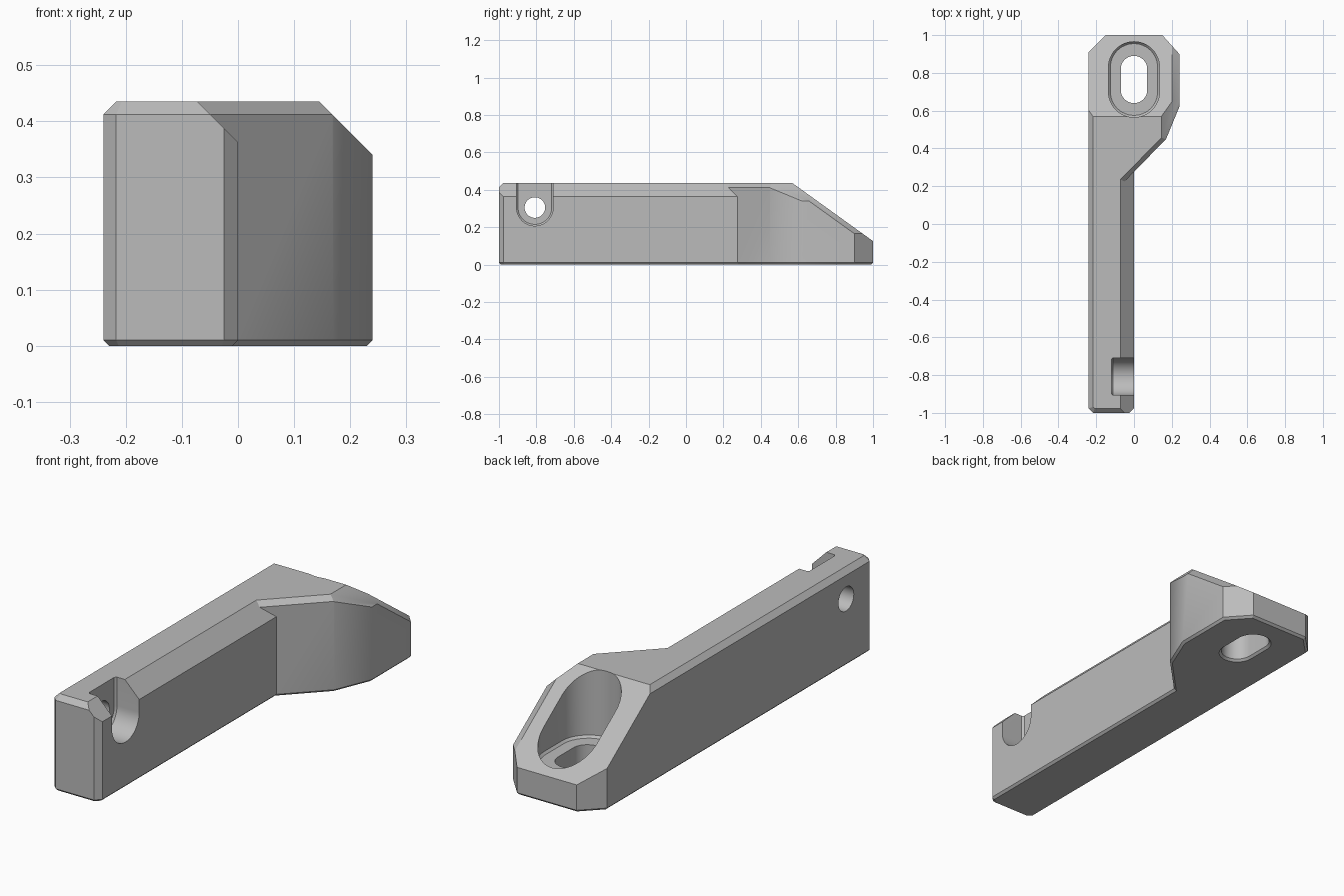
import bpy, bmesh, math
from mathutils import Vector

if "Cube" in bpy.data.objects:
    bpy.data.objects.remove(bpy.data.objects["Cube"])

HEIGHT = 0.435
FOOT = 0.01      # bottom chamfer
EDGE = 0.023     # small top chamfer

grey = bpy.data.materials.new("light_grey")
grey.use_nodes = True
grey.diffuse_color = (0.5, 0.5, 0.5, 1)
grey.node_tree.nodes["Principled BSDF"].inputs["Base Color"].default_value = (0.5, 0.5, 0.5, 1)


def add_object(name, bm):
    bmesh.ops.recalc_face_normals(bm, faces=bm.faces[:])
    mesh = bpy.data.meshes.new(name)
    bm.to_mesh(mesh)
    bm.free()
    mesh.materials.append(grey)
    obj = bpy.data.objects.new(name, mesh)
    bpy.context.collection.objects.link(obj)
    return obj


def cut(bm, point, normal):
    """Slice off everything beyond a plane and cap the opening."""
    geom = bm.verts[:] + bm.edges[:] + bm.faces[:]
    result = bmesh.ops.bisect_plane(bm, geom=geom, dist=1e-5, plane_co=Vector(point),
                                    plane_no=Vector(normal).normalized(), clear_outer=True)
    edges = [e for e in result["geom_cut"]
             if isinstance(e, bmesh.types.BMEdge) and e.is_boundary]
    if len(edges) > 2:
        bmesh.ops.contextual_create(bm, geom=edges)


def block(name, outline, extra=()):
    """Convex block from counter-clockwise (x, y, top chamfer) corners."""
    bm = bmesh.new()
    bmesh.ops.create_cube(bm, size=4)
    cut(bm, (0, 0, 0), (0, 0, -1))
    cut(bm, (0, 0, HEIGHT), (0, 0, 1))
    for i, (x, y, top) in enumerate(outline):
        nx, ny, _ = outline[(i + 1) % len(outline)]
        n = Vector((ny - y, x - nx, 0)).normalized()
        cut(bm, (x, y, 0), n)
        cut(bm, (x, y, FOOT), n - Vector((0, 0, 1)))
        if top:
            cut(bm, (x, y, HEIGHT - top), n + Vector((0, 0, 1)))
    for point, normal in extra:
        cut(bm, point, normal)
    return add_object(name, bm)


def slot_cutter(name, u, v, half, rings, along_x=False, steps=24):
    """Loft stadium rings (radius, level) along z, or along x."""
    bm = bmesh.new()
    loops = []
    for r, w in rings:
        loop = []
        for side in (0, 1):
            for k in range(steps + 1):
                a = math.pi * (side + k / steps)
                p = (u + r * math.cos(a), v + r * math.sin(a) + (half, -half)[side], w)
                loop.append(bm.verts.new((p[2], p[0], p[1]) if along_x else p))
        loops.append(loop)
    n = len(loops[0])
    for low, high in zip(loops, loops[1:]):
        for i in range(n):
            j = (i + 1) % n
            bm.faces.new((low[i], low[j], high[j], high[i]))
    bm.faces.new(loops[0][::-1])
    bm.faces.new(loops[-1])
    bmesh.ops.remove_doubles(bm, verts=bm.verts[:], dist=1e-5)
    obj = add_object(name, bm)
    obj.hide_render = True
    return obj


def combine(target, other, operation):
    mod = target.modifiers.new(other.name, "BOOLEAN")
    mod.operation = operation
    mod.solver = "EXACT"
    mod.object = other
    bpy.context.view_layer.objects.active = target
    bpy.ops.object.modifier_apply(modifier=mod.name)
    bpy.data.objects.remove(other)


# Long bar, with a wide chamfer on its inner top edge
bracket = block("bracket_arm", [
    (-0.24, 0.4, EDGE), (-0.24, -0.977, EDGE), (-0.217, -1, EDGE),
    (-0.025, -1, 0), (0, -0.975, 0.072), (0, 0.4, 0)])

# Widened mounting head, with a sloped rear face and a bevel on its right edge
head = block("mounting_head", [
    (-0.24, 0.91, EDGE), (-0.24, 0.03, EDGE), (0.17, 0.45, 0), (0.24, 0.62, 0.095),
    (0.24, 0.9, 0), (0.15, 1, 0), (-0.15, 1, 0)],
    extra=[((0, 0.57, HEIGHT), (0, 0.72, 1)),
           ((0.2, 0.57, HEIGHT), (0.8, 0.72, 1))])
combine(bracket, head, "UNION")

# Recessed slot in the head, and pocket with cross hole in the bar
cutters = [
    slot_cutter("slot_recess", 0, 0.765, 0.065, [(0.125, 0.125), (0.135, 0.135), (0.135, 0.7)]),
    slot_cutter("slot_hole", 0, 0.765, 0.055, [(0.09, -0.01), (0.07, 0.01), (0.07, 0.2)]),
    slot_cutter("bolt_pocket", -0.808, 0.505, 0.2,
                [(0.09, -0.12), (0.098, -0.112), (0.098, 0.2)], along_x=True),
    slot_cutter("bolt_hole", -0.808, 0.305, 0, [(0.055, -0.4), (0.055, 0.1)], along_x=True),
]
for cutter in cutters:
    combine(bracket, cutter, "DIFFERENCE")

# Smooth curved walls, keep hard edges
bpy.ops.object.select_all(action="DESELECT")
bracket.select_set(True)
bpy.context.view_layer.objects.active = bracket
bpy.ops.object.shade_smooth_by_angle(angle=math.radians(30))
